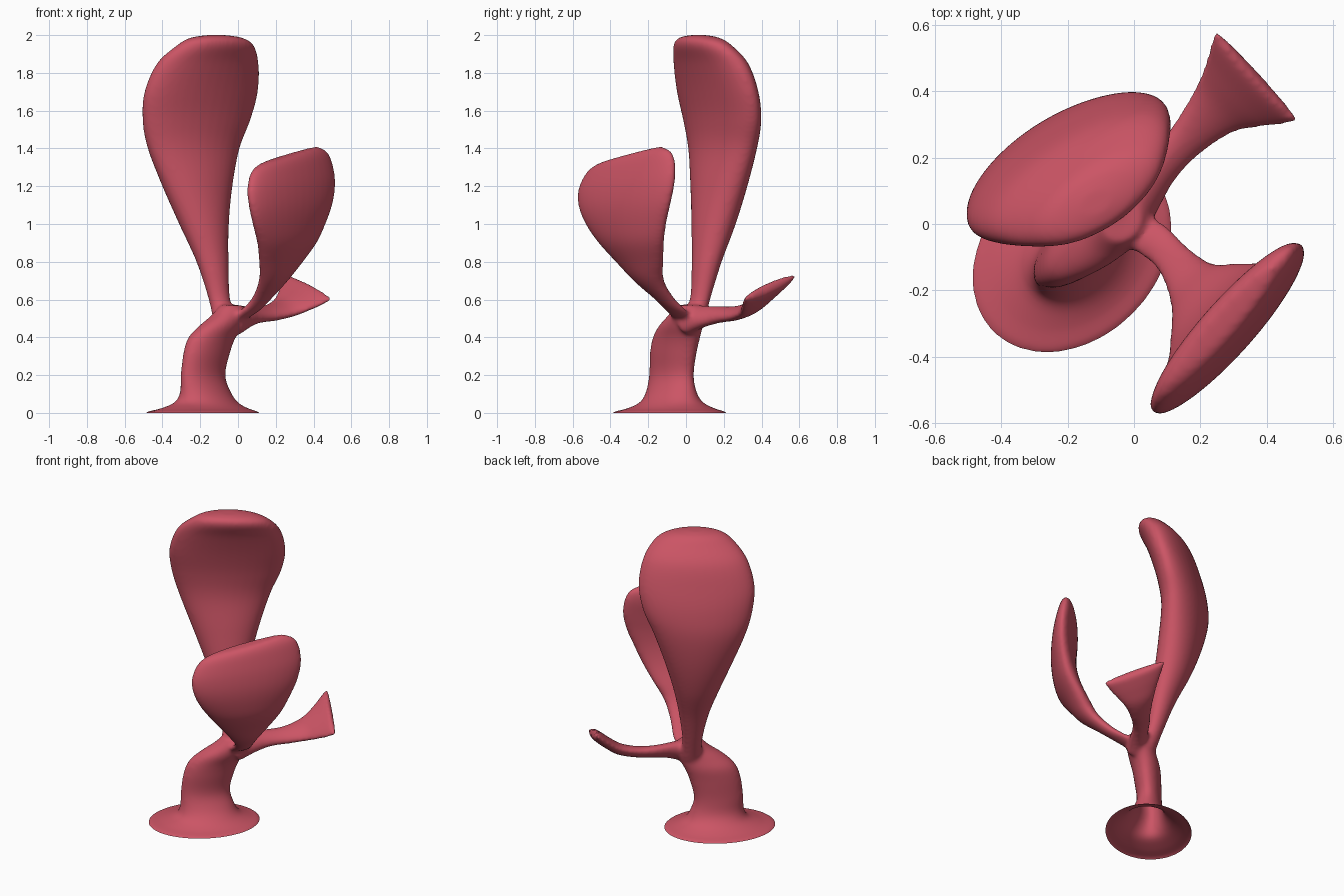
import bpy, bmesh, math
from mathutils import Vector

cube = bpy.data.objects.get("Cube")
if cube:
    bpy.data.objects.remove(cube)

SIDES, STEPS = 36, 6


def spline(p0, p1, p2, p3, t):
    """Smooth interpolation between two cross-section rows."""
    return [0.5 * (2 * b + (c - a) * t + (2 * a - 5 * b + 4 * c - d) * t * t
                   + (3 * b - a - 3 * c + d) * t ** 3)
            for a, b, c, d in zip(p0, p1, p2, p3)]


def loft(bm, rows, across, thick, tilt=0.0):
    """Closed loft of ellipses; row = x, y, z, half width, half thickness."""
    across, thick = Vector(across).normalized(), Vector(thick).normalized()
    ext = [rows[0]] + rows + [rows[-1]]
    dense = [spline(*ext[i:i + 4], s / STEPS)
             for i in range(len(rows) - 1) for s in range(STEPS)] + [rows[-1]]
    rings = []
    for i, (x, y, z, a, b) in enumerate(dense):
        lift = tilt * (i / (len(dense) - 1)) ** 3
        ring = []
        for k in range(SIDES):
            c, s = math.cos(math.tau * k / SIDES), math.sin(math.tau * k / SIDES)
            p = Vector((x, y, z)) + across * a * c + thick * b * s
            p.z += lift * a * c
            ring.append(bm.verts.new(p))
        rings.append(ring)
    for lo, hi in zip(rings, rings[1:]):
        for k in range(SIDES):
            n = (k + 1) % SIDES
            bm.faces.new((lo[k], lo[n], hi[n], hi[k]))
    bm.faces.new(rings[0][::-1])
    bm.faces.new(rings[-1])


def flat_dir(deg):
    r = math.radians(deg)
    return (math.cos(r), math.sin(r), 0), (-math.sin(r), math.cos(r), 0)


bm = bmesh.new()

# Flattened trunk with flared foot, carried below the ground so it can be cut open there
loft(bm, [(-.187, -.087, -.10, .342, .265), (-.187, -.087, -.03, .342, .265),
          (-.187, -.087, .002, .34, .263), (-.178, -.08, .022, .268, .2),
          (-.168, -.077, .055, .192, .142), (-.172, -.078, .11, .164, .098),
          (-.185, -.077, .2, .15, .075), (-.165, -.067, .32, .156, .08),
          (-.137, -.05, .4, .156, .085), (-.09, -.028, .46, .142, .085),
          (-.045, 0, .52, .105, .078), (-.035, .005, .57, .065, .055)],
     *flat_dir(45))

# Tall leaf, leaning back with its tip curling forward
loft(bm, [(-.06, .03, .46, .07, .06), (-.098, .074, .6, .06, .052),
          (-.135, .11, .8, .09, .075), (-.18, .146, 1.0, .142, .106),
          (-.215, .174, 1.2, .208, .12), (-.235, .194, 1.4, .28, .12),
          (-.22, .192, 1.55, .332, .121), (-.195, .168, 1.7, .35, .122),
          (-.16, .132, 1.85, .312, .122), (-.12, .088, 1.945, .235, .106),
          (-.115, .07, 1.985, .16, .08), (-.115, .065, 2.0, .06, .035)],
     *flat_dir(33))

# Short leaf, leaning out to the front
loft(bm, [(-.03, 0, .49, .065, .06), (.06, -.05, .54, .06, .05),
          (.125, -.115, .605, .06, .05), (.187, -.197, .7, .095, .062),
          (.228, -.245, .8, .158, .07), (.26, -.288, .9, .222, .076),
          (.273, -.315, 1.0, .278, .076), (.281, -.323, 1.1, .322, .076),
          (.282, -.315, 1.2, .34, .074), (.28, -.298, 1.29, .32, .068),
          (.282, -.286, 1.345, .275, .056), (.284, -.28, 1.372, .2, .036)],
     *flat_dir(48), tilt=0.2)

# Side branch spreading into a thin paddle
loft(bm, [(-.03, 0, .495, .075, .085), (.03, .08, .51, .062, .062),
          (.09, .175, .52, .057, .045), (.165, .262, .527, .066, .038),
          (.245, .345, .555, .096, .036), (.305, .392, .60, .142, .035),
          (.35, .43, .645, .184, .034), (.368, .444, .662, .195, .03),
          (.374, .45, .669, .185, .015)],
     (-.64, .7, .32), (-.25, -.3, .9))

mesh = bpy.data.meshes.new("plant_sculpture")
bm.to_mesh(mesh)
bm.free()
plant = bpy.data.objects.new("plant_sculpture", mesh)
bpy.context.collection.objects.link(plant)

# Fuse the parts into one skin and soften the joints
remesh = plant.modifiers.new("fuse", 'REMESH')
remesh.mode = 'VOXEL'
remesh.voxel_size = 0.01
soften = plant.modifiers.new("soften", 'SMOOTH')
soften.factor = 0.5
soften.iterations = 18
bpy.context.view_layer.update()
graph = bpy.context.evaluated_depsgraph_get()
skin = bpy.data.meshes.new_from_object(plant.evaluated_get(graph))
plant.modifiers.clear()

# Cut the foot open at ground level
bm = bmesh.new()
bm.from_mesh(skin)
bmesh.ops.bisect_plane(bm, geom=bm.verts[:] + bm.edges[:] + bm.faces[:],
                       plane_co=(0, 0, 0), plane_no=(0, 0, 1), clear_inner=True)
for f in bm.faces:
    f.smooth = True
bm.to_mesh(skin)
bm.free()
plant.data = skin
bpy.data.meshes.remove(mesh)
skin.name = "plant_sculpture"

# Single coral red finish
coral = bpy.data.materials.new("coral_red")
coral.use_nodes = True
color = (0.60, 0.09, 0.13, 1)
coral.diffuse_color = color
coral.node_tree.nodes["Principled BSDF"].inputs["Base Color"].default_value = color
skin.materials.clear()
skin.materials.append(coral)
